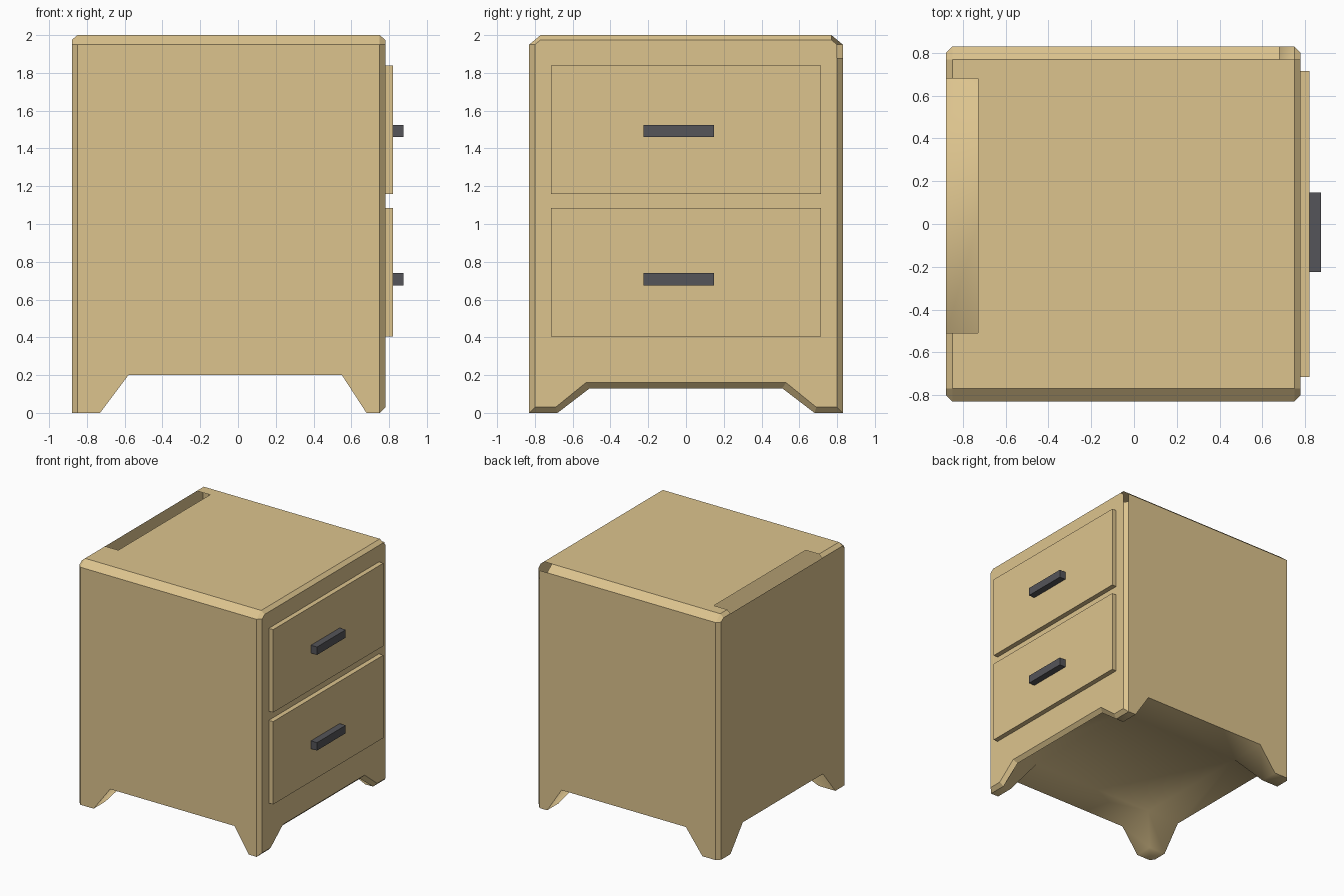
import bpy, bmesh

if "Cube" in bpy.data.objects:
    bpy.data.objects.remove(bpy.data.objects["Cube"])


def material(name, rgb):
    m = bpy.data.materials.new(name)
    m.diffuse_color = (*rgb, 1)
    m.use_nodes = True
    m.node_tree.nodes["Principled BSDF"].inputs["Base Color"].default_value = m.diffuse_color
    return m


wood = material("wood", (0.72, 0.55, 0.27))
dark = material("dark_metal", (0.09, 0.09, 0.1))


def finish(bm, name, mat):
    me = bpy.data.meshes.new(name)
    bm.to_mesh(me)
    bm.free()
    ob = bpy.data.objects.new(name, me)
    ob.data.materials.append(mat)
    bpy.context.collection.objects.link(ob)
    return ob


def box(name, lo, hi, mat):
    bm = bmesh.new()
    bmesh.ops.create_cube(bm, size=1)
    for v in bm.verts:
        v.co = [(a + b) / 2 + c * (b - a) for a, b, c in zip(lo, hi, v.co)]
    return finish(bm, name, mat)


# Cabinet: thin shell, chamfered edges, tapered corner feet
bm = bmesh.new()
XB, XB2, XF2, XF = -0.88, -0.85, 0.75, 0.78
YI, YO, YT = 0.80, 0.83, 0.77
ZS, ZL, ZT, ZU = 1.95, 1.975, 2.0, 0.2


def face(pts, smooth=False):
    f = bm.faces.new([bm.verts.new(p) for p in pts])
    f.smooth = smooth


def both(half):
    """Symmetric outline in y from its positive half."""
    return half + [(-y, z) for y, z in reversed(half)]


def strip(pa, pb):
    for i in range(len(pa) - 1):
        face([pa[i], pa[i + 1], pb[i + 1], pb[i]])


# front and back panels
front = both([(YT, ZL), (YI, ZS), (YI, 0.03), (0.69, 0.03), (0.53, 0.16)])
face([(XF, y, z) for y, z in front])
back = both([(YT, ZL), (YI, ZS), (YI, 0), (0.68, 0), (0.52, ZU)])
face([(XB, y, z) for y, z in back])

# top, with the open slot along the back edge
face([(XB2, -YT, ZT), (XF2, -YT, ZT), (XF2, YT, ZT), (XB2, YT, ZT),
      (XB2, 0.68, ZT), (-0.73, 0.68, ZT), (-0.73, -0.51, ZT), (XB2, -0.51, ZT)])
strip([(XB, -YT, ZL), (XB, -0.51, ZL)], [(XB2, -YT, ZT), (XB2, -0.51, ZT)])
strip([(XB, 0.68, ZL), (XB, YT, ZL)], [(XB2, 0.68, ZT), (XB2, YT, ZT)])
strip([(XF, -YT, ZL), (XF, YT, ZL)], [(XF2, -YT, ZT), (XF2, YT, ZT)])

for s in (1, -1):
    # side panel and its top chamfer (a small gap at one front corner)
    face([(x, s * YO, z) for x, z in [
        (XB2, 0), (-0.73, 0), (-0.58, ZU), (0.55, ZU), (0.68, 0), (XF2, 0), (XF2, ZS), (XB2, ZS)]])
    xe = 0.68 if s > 0 else XF2
    strip([(XB2, s * YO, ZS), (xe, s * YO, ZS)], [(XB2, s * YT, ZT), (xe, s * YT, ZT)])
    # upright corner chamfers
    strip([(XB, s * YI, 0), (XB, s * YI, ZS), (XB, s * YT, ZL)],
          [(XB2, s * YO, 0), (XB2, s * YO, ZS), (XB2, s * YT, ZT)])
    zt = 1.88 if s > 0 else ZS
    strip([(XF, s * YI, 0.03), (XF, s * YI, zt)], [(XF2, s * YO, 0), (XF2, s * YO, zt)])
    if s < 0:
        strip([(XF, -YI, ZS), (XF, -YT, ZL)], [(XF2, -YO, ZS), (XF2, -YT, ZT)])
    # feet
    for xo, x0, x1 in ((XB, -0.73, -0.58), (XF2, 0.68, 0.55)):
        face([(x1, s * YO, ZU), (x1, s * 0.52, ZU), (x0, s * 0.68, 0), (x0, s * YO, 0)], True)
        face([(x1, s * 0.52, ZU), (xo, s * 0.52, ZU), (xo, s * 0.68, 0), (x0, s * 0.68, 0)], True)
        corner = [(XB, YI), (XB2, YO)] if xo == XB else [(XF2, YO)]
        face([(x, s * y, 0) for x, y in [(x0, YO), (x0, 0.68), (xo, 0.68)] + corner], True)

# underside
under = [(XB, 0.52), (-0.58, 0.52), (-0.58, YO), (0.55, YO), (0.55, 0.52), (XF2, 0.52)]
face([(x, y, ZU) for x, y in under] + [(x, -y, ZU) for x, y in reversed(under)], True)

# apron lip below the drawers
low = both([(YO, 0), (0.68, 0), (0.51, 0.13)])
high = both([(YI, 0.03), (0.69, 0.03), (0.53, 0.16)])
strip([(XF2, y, z) for y, z in low], [(XF, y, z) for y, z in high])
face([(XF2, y, z) for y, z in low[1:-1] + [(-0.52, ZU), (0.52, ZU)]])

bmesh.ops.remove_doubles(bm, verts=bm.verts, dist=0.001)
bmesh.ops.recalc_face_normals(bm, faces=bm.faces)
finish(bm, "cabinet", wood)

# Drawer fronts and handles
for name, z0, zh in (("lower", 0.405, 0.675), ("upper", 1.16, 1.46)):
    box(name + "_drawer", (0.77, -0.715, z0), (0.82, 0.715, z0 + 0.68), wood)
    box(name + "_handle", (0.82, -0.225, zh), (0.875, 0.148, zh + 0.065), dark)
